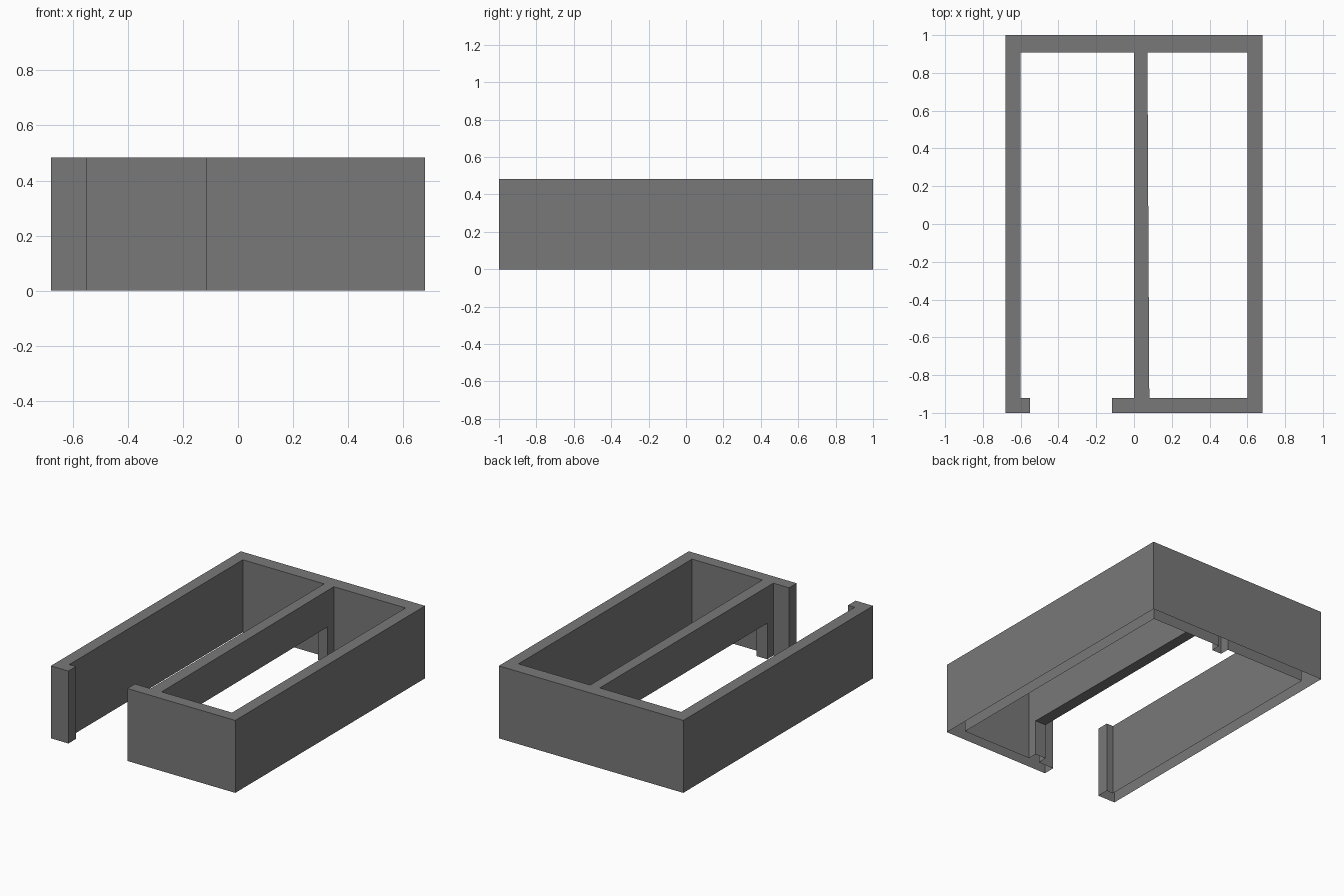
import bpy
import bmesh

if "Cube" in bpy.data.objects:
    bpy.data.objects.remove(bpy.data.objects["Cube"])

H = 0.483  # wall height


def prism(name, outline, z0, z1):
    """Extrude a counter-clockwise plan outline from z0 to z1."""
    bm = bmesh.new()
    base = bm.faces.new([bm.verts.new((x, y, z0)) for x, y in outline])
    top = bmesh.ops.extrude_face_region(bm, geom=[base])["geom"]
    bmesh.ops.translate(bm, vec=(0, 0, z1 - z0),
                        verts=[v for v in top if isinstance(v, bmesh.types.BMVert)])
    bmesh.ops.recalc_face_normals(bm, faces=bm.faces)
    mesh = bpy.data.meshes.new(name)
    bm.to_mesh(mesh)
    bm.free()
    obj = bpy.data.objects.new(name, mesh)
    bpy.context.collection.objects.link(obj)
    return obj


def rect(x0, x1, y0, y1):
    return [(x0, y0), (x1, y0), (x1, y1), (x0, y1)]


# Solid block that becomes the outer walls and the partition
walls = prism("walls", rect(-0.68, 0.68, -1, 1), 0, H)

# Spaces removed from it: two rooms, front opening, wide gap under the partition
spaces = [
    prism("left_room_cutter", rect(-0.60, 0.0, -0.92, 0.908), -0.1, H + 0.1),
    prism("right_room_cutter",
          [(0.081, -0.92), (0.60, -0.92), (0.60, 0.908), (0.071, 0.908)], -0.1, H + 0.1),
    prism("front_opening_cutter", rect(-0.551, -0.116, -1.1, -0.5), -0.15, H + 0.15),
    prism("partition_gap_cutter", rect(-0.15, 0.2, -0.856, 0.843), -0.2, 0.24),
]

bpy.context.view_layer.objects.active = walls
for space in spaces:
    space.hide_render = True
    cut = walls.modifiers.new(space.name, "BOOLEAN")
    cut.operation = "DIFFERENCE"
    cut.solver = "EXACT"
    cut.object = space
    bpy.ops.object.modifier_apply(modifier=cut.name)
    bpy.data.objects.remove(space)

# The walls are hollow shells, open underneath
bm = bmesh.new()
bm.from_mesh(walls.data)
underside = [f for f in bm.faces if all(abs(v.co.z) < 0.001 for v in f.verts)]
bmesh.ops.delete(bm, geom=underside, context="FACES")
bm.to_mesh(walls.data)
bm.free()

# Dark grey wall colour
dark = bpy.data.materials.new("dark_grey")
dark.diffuse_color = (0.19, 0.19, 0.19, 1)
dark.use_nodes = True
dark.node_tree.nodes["Principled BSDF"].inputs["Base Color"].default_value = dark.diffuse_color
walls.data.materials.clear()
walls.data.materials.append(dark)
